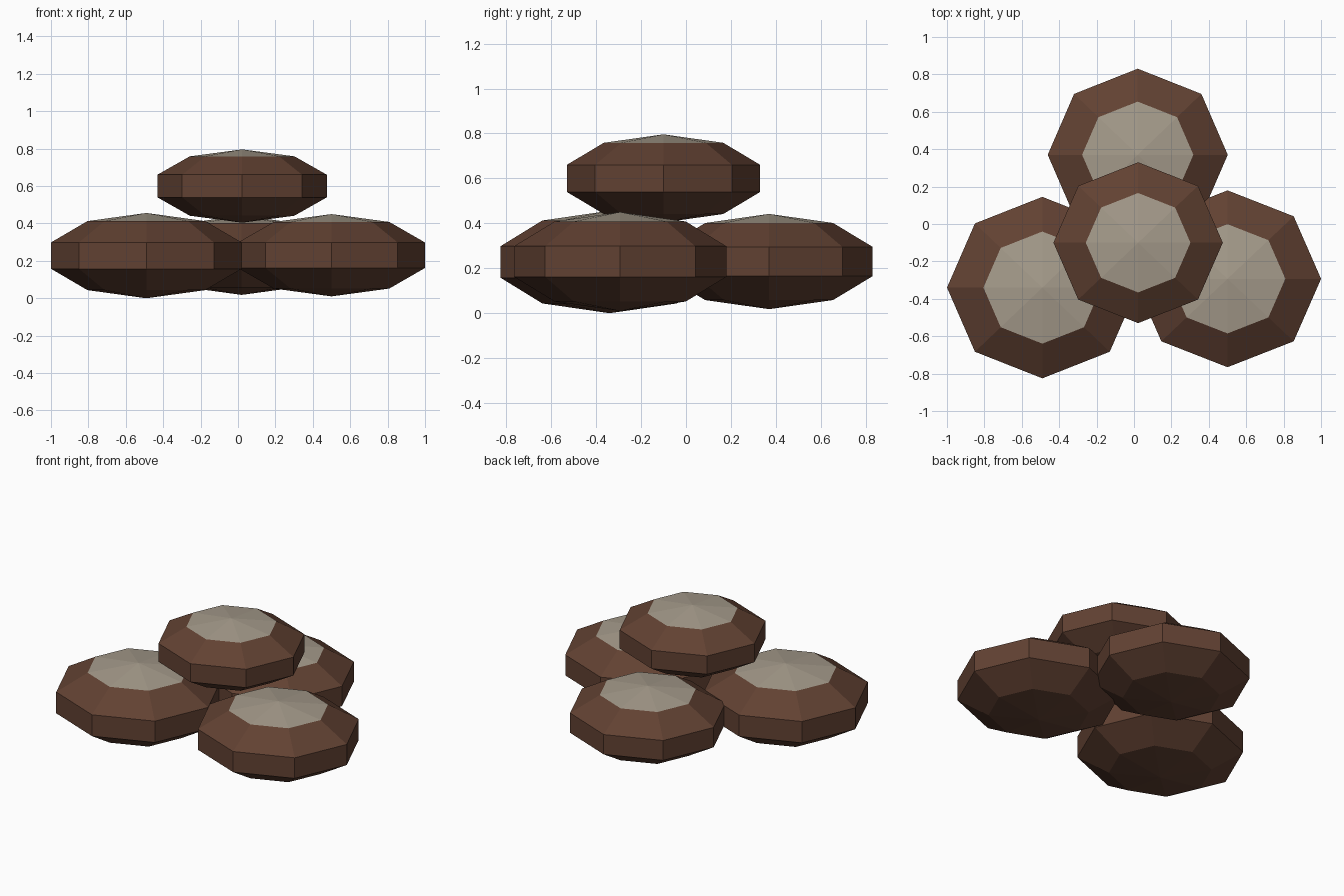
import bpy

cube = bpy.data.objects.get("Cube")
if cube:
    bpy.data.objects.remove(cube, do_unlink=True)


def flat_material(name, rgb):
    mat = bpy.data.materials.new(name)
    mat.use_nodes = True
    color = (*rgb, 1.0)
    mat.diffuse_color = color
    bsdf = next(n for n in mat.node_tree.nodes if n.type == 'BSDF_PRINCIPLED')
    bsdf.inputs["Base Color"].default_value = color
    bsdf.inputs["Roughness"].default_value = 0.9
    return mat


brown = flat_material("brown", (0.12, 0.053, 0.032))
pale = flat_material("pale_grey", (0.38, 0.33, 0.26))


def add_stone(name, center, half_size):
    """Flattened faceted sphere whose top fan of faces is the pale cap."""
    bpy.ops.mesh.primitive_uv_sphere_add(segments=8, ring_count=5, radius=1)
    stone = bpy.context.object
    stone.name = stone.data.name = name
    stone.location = center
    stone.data.materials.append(brown)
    stone.data.materials.append(pale)
    for face in stone.data.polygons:
        face.use_smooth = False
        face.material_index = 1 if face.center.z > 0.8 else 0
    stone.scale = half_size
    bpy.ops.object.transform_apply(location=False, rotation=False, scale=True)
    return stone


# Three stones on the ground
add_stone("right_stone", (-0.49, -0.34, 0.228), (0.536, 0.51, 0.228))
add_stone("left_stone", (0.5, -0.293, 0.23), (0.526, 0.497, 0.22))
add_stone("back_stone", (0.02, 0.37, 0.23), (0.506, 0.484, 0.212))

# One stone stacked on top
add_stone("top_stone", (0.022, -0.10, 0.6), (0.476, 0.452, 0.196))
